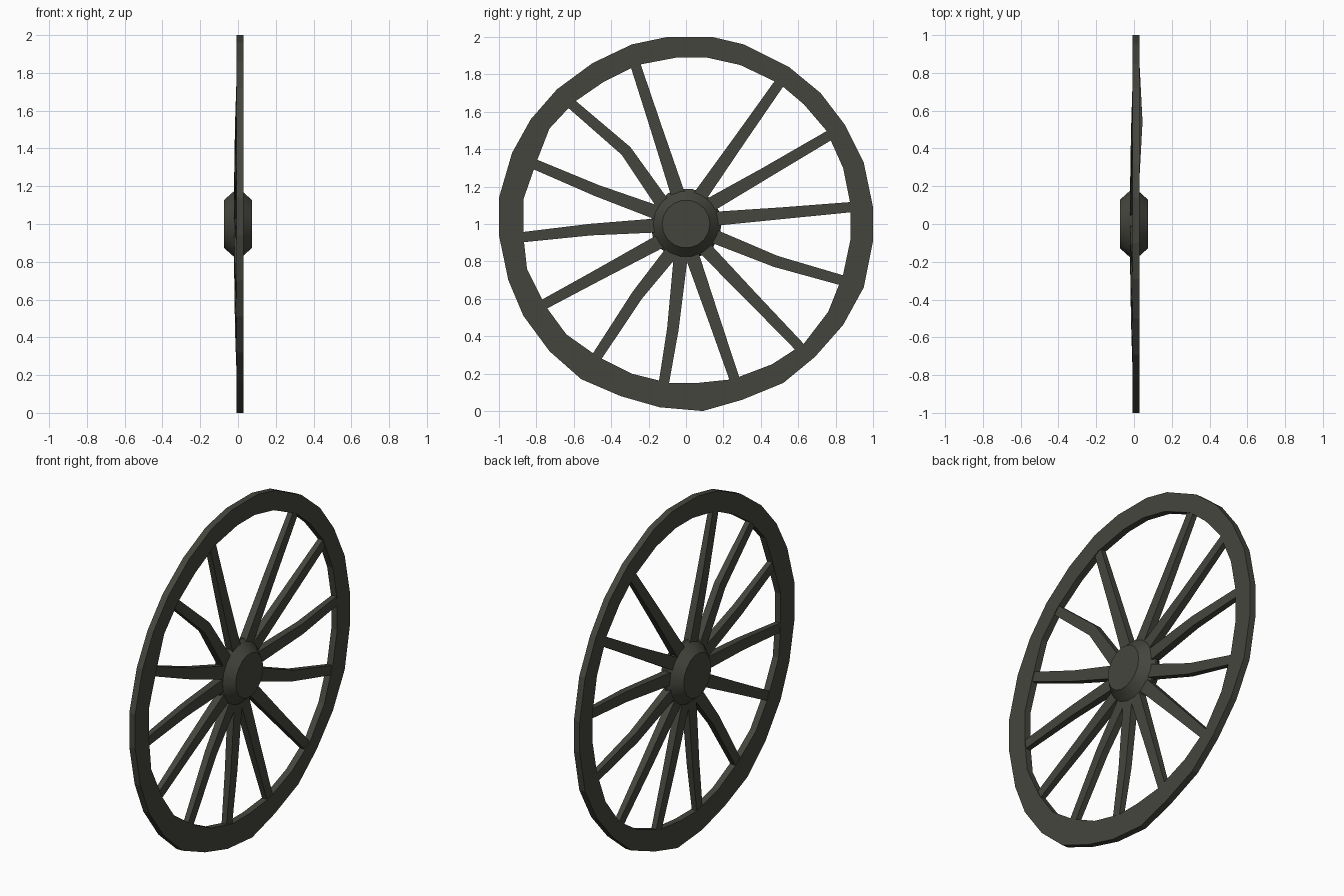
import bpy, math
from mathutils import Vector

if "Cube" in bpy.data.objects:
    bpy.data.objects.remove(bpy.data.objects["Cube"])

wood = bpy.data.materials.new("dark weathered wood")
wood.diffuse_color = (0.060, 0.060, 0.048, 1)
wood.use_nodes = True
wood.node_tree.nodes["Principled BSDF"].inputs["Base Color"].default_value = wood.diffuse_color


def make(name, verts, faces):
    me = bpy.data.meshes.new(name)
    me.from_pydata(verts, [], faces)
    me.materials.append(wood)
    ob = bpy.data.objects.new(name, me)
    bpy.context.collection.objects.link(ob)
    return ob


def at(x, p):
    # p is an offset from the hub centre in the wheel plane (y, z)
    return (x, p[0], 1 + p[1])


# Rim: hand-cut outline, outer and inner loops (hundredths, clockwise from top)
outer = [(-10, 100), (14, 100), (31, 96), (55, 84), (72, 70), (85, 53), (95, 33),
         (100, 9), (100, -9), (95, -34), (84, -54), (69, -71), (52, -85), (30, -94),
         (9, -100), (-14, -98), (-35, -92), (-56, -83), (-73, -68), (-87, -49), (-95, -30),
         (-100, -6), (-100, 14), (-93, 38), (-83, 56), (-69, 72), (-50, 86), (-29, 96)]
inner = [(-5, 89), (11, 89), (29, 85), (50, 75), (63, 64), (75, 50), (84, 30),
         (88, 10), (88, -8), (84, -27), (76, -47), (63, -64), (46, -75), (25, -83),
         (6, -85), (-9, -85), (-29, -80), (-47, -71), (-64, -59), (-75, -44), (-85, -24),
         (-87, -6), (-87, 13), (-80, 33), (-73, 51), (-60, 65), (-44, 76), (-26, 85)]
n = len(outer)
loops = [(-0.008, outer), (0.03, outer), (0.03, inner), (-0.008, inner)]
verts = [at(x, (a / 100, b / 100)) for x, loop in loops for a, b in loop]
faces = []
for k in range(4):
    for i in range(n):
        j, m = (i + 1) % n, (k + 1) % 4
        faces.append((k * n + i, m * n + i, m * n + j, k * n + j))
make("rim", verts, faces)

# Spokes: hub point, optional bend, rim point (hundredths)
spokes = [
    [(-5, 18), (-27, 85)],
    [(-14, 13), (-32, 39), (-61, 64)],
    [(-18, 7), (-48, 18), (-81, 32)],
    [(-19, -1), (-51, -3), (-87, -7)],
    [(-17, -11), (-76, -43)],
    [(-10, -18), (-26, -38), (-49, -73)],
    [(-3, -19), (-7, -56), (-12, -86)],
    [(4, -19), (26, -83)],
    [(11, -14), (61, -66)],
    [(16, -7), (48, -20), (83, -30)],
    [(18, 3), (54, 6), (88, 9)],
    [(16, 12), (42, 27), (76, 47)],
    [(9, 17), (49, 74)],
]
for s, pts in enumerate(spokes):
    p = [Vector(q) / 100 for q in pts]
    if len(p) == 2:
        p.insert(1, (p[0] + p[1]) / 2)
    # run the ends into the hub and the rim
    p[0] += (p[0] - p[1]).normalized() * 0.06
    p[2] += (p[2] - p[1]).normalized() * 0.03
    bulge = 0.022 if s == 10 else 0.0
    dirs = [p[1] - p[0], p[2] - p[0], p[2] - p[1]]
    xs = [(-0.022, 0.022), (-0.016 + bulge, 0.023 + bulge), (-0.004, 0.026)]
    verts = []
    for q, d, w, (x0, x1) in zip(p, dirs, (0.038, 0.031, 0.027), xs):
        side = Vector((-d.y, d.x)).normalized() * w
        verts += [at(x0, q - side), at(x1, q - side), at(x1, q + side), at(x0, q + side)]
    faces = [(0, 1, 2, 3), (11, 10, 9, 8)]
    for r in (0, 4):
        for i in range(4):
            j = (i + 1) % 4
            faces.append((r + i, r + 4 + i, r + 4 + j, r + j))
    make("spoke_%02d" % (s + 1), verts, faces)

# Hub: double cone with flat ends
N = 18
prof = [(-0.075, 0.128), (-0.006, 0.19), (0.006, 0.19), (0.075, 0.128)]
verts = [at(x, (r * math.cos(2 * math.pi * i / N), r * math.sin(2 * math.pi * i / N)))
         for x, r in prof for i in range(N)]
faces = [tuple(reversed(range(N))), tuple(range(3 * N, 4 * N))]
for k in range(3):
    for i in range(N):
        j = (i + 1) % N
        faces.append((k * N + i, k * N + j, (k + 1) * N + j, (k + 1) * N + i))
hub = make("hub", verts, faces)

# Consistent outward normals on every part
import bmesh
for ob in bpy.data.objects:
    bm = bmesh.new()
    bm.from_mesh(ob.data)
    bmesh.ops.recalc_face_normals(bm, faces=bm.faces)
    bm.to_mesh(ob.data)
    bm.free()

# Smooth the hub cones, keep its rims sharp
bpy.context.view_layer.objects.active = hub
hub.select_set(True)
bpy.ops.object.shade_smooth_by_angle(angle=math.radians(30))
